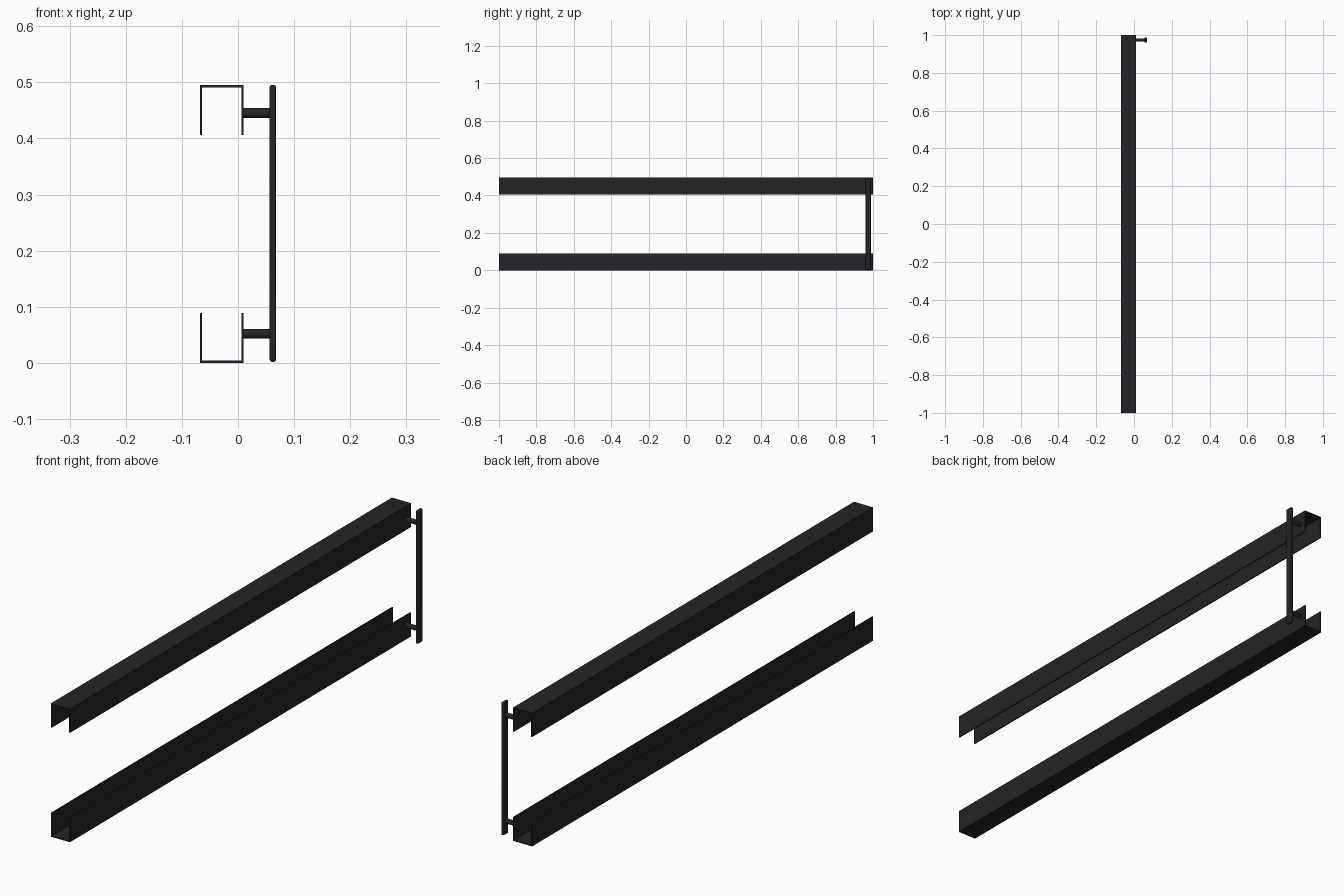
import bpy, bmesh
from mathutils import Matrix, Vector

if "Cube" in bpy.data.objects:
    bpy.data.objects.remove(bpy.data.objects["Cube"])

black = bpy.data.materials.new("black_metal")
black.diffuse_color = (0.017, 0.018, 0.02, 1)
black.use_nodes = True
black.node_tree.nodes["Principled BSDF"].inputs["Base Color"].default_value = black.diffuse_color

H = 0.495          # overall height
HANDLE_Y = 0.974   # handle position along the rails


def finish(name, bm):
    bmesh.ops.recalc_face_normals(bm, faces=bm.faces)
    me = bpy.data.meshes.new(name)
    bm.to_mesh(me)
    bm.free()
    ob = bpy.data.objects.new(name, me)
    bpy.context.collection.objects.link(ob)
    me.materials.append(black)
    return ob


def channel(name, flip):
    # U-shaped profile extruded along y
    x0, x1, h, t = -0.068, 0.010, 0.089, 0.004
    prof = [(x0, h), (x0, 0), (x1, 0), (x1, h),
            (x1 - t, h), (x1 - t, t), (x0 + t, t), (x0 + t, h)]
    bm = bmesh.new()
    face = bm.faces.new([bm.verts.new((x, -1, H - z if flip else z)) for x, z in prof])
    ext = bmesh.ops.extrude_face_region(bm, geom=[face])
    new = [g for g in ext["geom"] if isinstance(g, bmesh.types.BMVert)]
    bmesh.ops.translate(bm, verts=new, vec=Vector((0, 2, 0)))
    return finish(name, bm)


def post(name, z):
    # round stand-off joining rail and handle
    bm = bmesh.new()
    m = Matrix.Translation((0.0325, HANDLE_Y, z)) @ Matrix.Rotation(1.5707963, 4, 'Y')
    bmesh.ops.create_cone(bm, cap_ends=True, segments=24, radius1=0.0088,
                          radius2=0.0088, depth=0.053, matrix=m)
    ob = finish(name, bm)
    smooth(ob)


def smooth(ob):
    bpy.ops.object.select_all(action='DESELECT')
    ob.select_set(True)
    bpy.context.view_layer.objects.active = ob
    bpy.ops.object.shade_smooth_by_angle()


# rails
channel("lower_rail", False)
channel("upper_rail", True)

# stand-offs
post("lower_handle_post", 0.052)
post("upper_handle_post", H - 0.050)

# flat upright bar with softened edges
bm = bmesh.new()
bmesh.ops.create_cube(bm, size=1, matrix=Matrix.Translation((0.062, HANDLE_Y, H / 2 + 0.001))
                      @ Matrix.Diagonal((0.011, 0.028, H - 0.002, 1)))
bar = finish("handle_bar", bm)
bev = bar.modifiers.new("soft_edges", 'BEVEL')
bev.width, bev.segments = 0.003, 3
smooth(bar)
